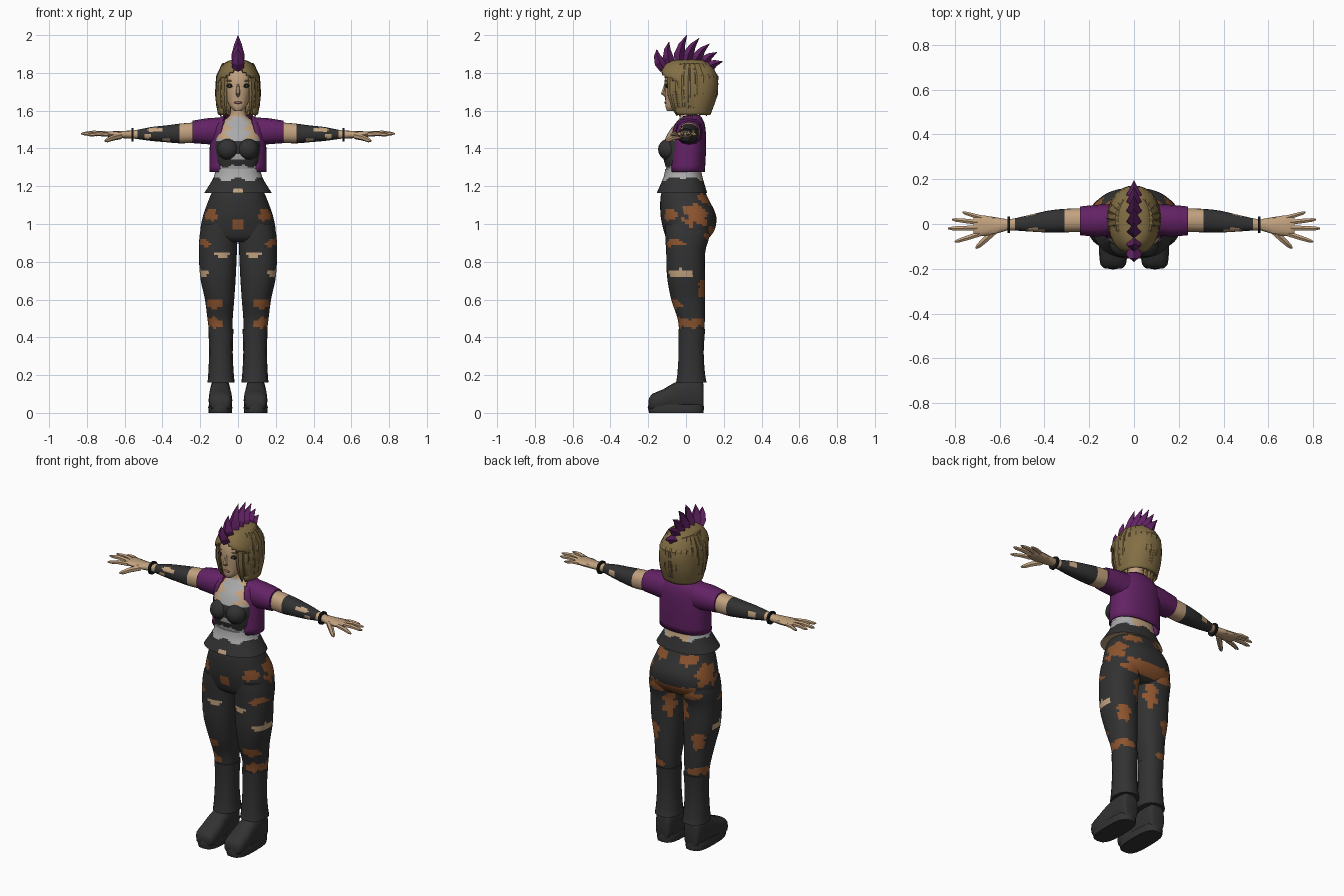
import bpy, bmesh, random
from math import sin, cos, pi, radians
from mathutils import Vector

random.seed(4)
cube = bpy.data.objects.get("Cube")
if cube:
    bpy.data.objects.remove(cube)

PALETTE = {
    "skin": (0.54, 0.36, 0.21), "charcoal": (0.032, 0.032, 0.033),
    "purple": (0.125, 0.016, 0.13), "hair_blond": (0.23, 0.16, 0.06),
    "rust_brown": (0.27, 0.09, 0.028), "pale_grey": (0.4, 0.4, 0.4),
    "black": (0.01, 0.01, 0.01), "lip": (0.3, 0.13, 0.09),
}
MATS = {}
for name, rgb in PALETTE.items():
    mat = bpy.data.materials.new(name)
    mat.use_nodes = True
    mat.diffuse_color = (*rgb, 1)
    mat.node_tree.nodes["Principled BSDF"].inputs["Base Color"].default_value = (*rgb, 1)
    MATS[name] = mat


def finish(name, bm, paint, mirror=False, thick=0, angle=40):
    """Colour faces by rule (None removes a face) and add the object."""
    bmesh.ops.recalc_face_normals(bm, faces=bm.faces[:])
    slots, doomed = [], []
    for f in bm.faces:
        colour = paint if isinstance(paint, str) else paint(f.calc_center_median())
        if colour is None:
            doomed.append(f)
            continue
        if colour not in slots:
            slots.append(colour)
        f.material_index = slots.index(colour)
    bmesh.ops.delete(bm, geom=doomed, context="FACES")
    me = bpy.data.meshes.new(name)
    bm.to_mesh(me)
    bm.free()
    for s in slots:
        me.materials.append(MATS[s])
    ob = bpy.data.objects.new(name, me)
    bpy.context.collection.objects.link(ob)
    bpy.ops.object.select_all(action="DESELECT")
    ob.select_set(True)
    bpy.context.view_layer.objects.active = ob
    bpy.ops.object.shade_smooth_by_angle(angle=radians(angle))
    if thick:
        ob.modifiers.new("thickness", "SOLIDIFY").thickness = thick
    if mirror:
        ob.modifiers.new("mirror", "MIRROR")
    return ob


def smooth_keys(keys, steps):
    out = []
    for i in range(len(keys) - 1):
        quad = [keys[max(i - 1, 0)], keys[i], keys[i + 1], keys[min(i + 2, len(keys) - 1)]]
        for s in range(steps):
            t = s / steps
            out.append([b + t * (c - a) / 2 + t * t * (a - 2.5 * b + 2 * c - d / 2)
                        + t ** 3 * (1.5 * (b - c) + (d - a) / 2) for a, b, c, d in zip(*quad)])
    return out + [list(keys[-1])]


def bridge(bm, rings):
    n = len(rings[0])
    for r, s in zip(rings, rings[1:]):
        for i in range(n):
            bm.faces.new((r[i], r[(i + 1) % n], s[(i + 1) % n], s[i]))
    bm.faces.new(rings[0])
    bm.faces.new(rings[-1])


def loft(name, axis, keys, paint, segs=24, steps=4, power=2.3, **kw):
    """Rings along an axis; each key is position, then low/high of the other two axes."""
    bm, rings = bmesh.new(), []
    for t, a0, a1, b0, b1 in smooth_keys(keys, steps):
        ring = []
        for i in range(segs):
            u = [cos(2 * pi * i / segs), sin(2 * pi * i / segs)]
            u = [(1 if v > 0 else -1) * abs(v) ** (2 / power) for v in u]
            p = [(a0 + a1 + u[0] * (a1 - a0)) / 2, (b0 + b1 + u[1] * (b1 - b0)) / 2]
            p.insert("xyz".index(axis), t)
            ring.append(bm.verts.new(p))
        rings.append(ring)
    bridge(bm, rings)
    return finish(name, bm, paint, **kw)


def body(rows):
    """Symmetric rows: height, half width, front, back."""
    return [(z, -w, w, f, b) for z, w, f, b in rows]


def sweep(bm, path, radii, segs=6, side=(1, 0, 0), flat=1):
    """Tapered tube; flat squashes it across its side direction."""
    rings = []
    for i, p in enumerate(path):
        d = (path[min(i + 1, len(path) - 1)] - path[max(i - 1, 0)]).normalized()
        u = (Vector(side) - d * d.dot(Vector(side))).normalized()
        v = d.cross(u)
        rings.append([bm.verts.new(p + radii[i] * (u * cos(2 * pi * k / segs)
                      + v * flat * sin(2 * pi * k / segs))) for k in range(segs)])
    bridge(bm, rings)


def blob(name, at, size, paint, mirror=True):
    bm = bmesh.new()
    bmesh.ops.create_uvsphere(bm, u_segments=16, v_segments=10, radius=1)
    for v in bm.verts:
        v.co = Vector(at) + v.co * Vector(size)
    finish(name, bm, paint, mirror)


def patched(base, patches):
    def rule(c):
        p = Vector((abs(c.x), c.y, c.z))
        for colour, at, r in patches:
            d = sum(((a - b) / s) ** 2 for a, b, s in zip(p, at, r))
            if d < 1 + 0.4 * sin(95 * p.z + 70 * p.y) + 0.2 * sin(160 * p.x):
                return colour
        return base
    return rule


# Trousers with camouflage and rips
B, S = "rust_brown", "skin"
camo = patched("charcoal", [
    (B, (.15, -.09, 1.05), (.05, .05, .03)), (B, (.19, .06, 1.05), (.06, .08, .06)),
    (B, (0, -.13, 1), (.02, .03, .03)), (B, (.09, .14, .95), (.1, .06, .035)),
    (B, (.1, .11, 1.13), (.06, .06, .03)), (B, (.18, -.06, .9), (.05, .06, .02)),
    (S, (.08, -.1, .84), (.045, .05, .014)), (S, (.19, -.03, .74), (.05, .07, .018)),
    (B, (.13, -.07, .57), (.05, .05, .03)), (B, (.13, .02, .475), (.06, .12, .028)),
    (B, (.04, .09, .83), (.04, .04, .07)), (B, (.15, .1, .66), (.04, .04, .05))])
loft("trouser_seat", "z", body([
    (1.2, .12, -.12, .09), (1.14, .15, -.135, .115), (1.05, .183, -.135, .158),
    (.98, .198, -.122, .155), (.93, .195, -.105, .125), (.905, .17, -.08, .09)]),
    camo, segs=56, steps=6)
loft("trouser_legs", "z", [
    (1, .01, .19, -.11, .12), (.94, .003, .203, -.11, .125), (.85, .006, .207, -.105, .102),
    (.72, .012, .2, -.1, .1), (.6, .02, .175, -.078, .1), (.5, .028, .162, -.045, .1),
    (.42, .03, .152, -.035, .095)], camo, segs=40, steps=8, mirror=True)

# Boots
loft("boot_shafts", "z", [
    (.445, .024, .157, -.042, .103), (.32, .028, .153, -.04, .095),
    (.2, .022, .158, -.048, .103), (.16, .017, .162, -.055, .112)],
    "charcoal", segs=14, steps=2, mirror=True)
loft("boot_feet", "y", [
    (-.198, .055, .13, .025, .07), (-.18, .036, .15, .01, .1), (-.12, .03, .156, .01, .125),
    (-.07, .036, .152, .01, .155), (.02, .042, .146, .01, .19), (.08, .046, .142, .01, .18),
    (.092, .055, .13, .02, .15)], "charcoal", segs=16, steps=2, power=2.8, mirror=True)
loft("boot_soles", "z", [
    (0, .032, .155, -.195, .092), (.03, .03, .158, -.203, .096), (.045, .034, .153, -.198, .092)],
    "charcoal", segs=20, steps=1, power=3, mirror=True)


# Torso with layered top, neck and flared hem
def torso_paint(c):
    x = abs(c.x)
    if c.z > 1.57 or (c.z > 1.45 and x > .05 + .015 * sin(120 * c.z)):
        return S
    if c.z > 1.445:
        return "pale_grey"
    if c.z < 1.305 + .01 * sin(70 * x):
        return "purple" if abs(c.z - 1.28) < .004 else "pale_grey"
    return "pale_grey" if x < .04 and abs(c.z - 1.355) < .013 else "charcoal"


def hem_paint(c):
    x = abs(c.x)
    if c.y < 0 and x < (1.205 - c.z) * .6:
        return S
    if c.z < 1.235 + .012 * sin(60 * x + 1):
        return "charcoal"
    return S if c.y > 0 and x < .07 else "pale_grey"


loft("torso", "z", body([
    (1.22, .11, -.1, .07), (1.29, .115, -.105, .075), (1.35, .12, -.12, .08),
    (1.42, .125, -.12, .085), (1.49, .12, -.09, .085), (1.54, .09, -.05, .08),
    (1.575, .045, -.03, .062), (1.65, .04, -.035, .055)]), torso_paint, segs=48, steps=7)
blob("bust", (.052, -.088, 1.395), (.058, .06, .058), "charcoal")
loft("top_hem", "z", body([
    (1.29, .12, -.11, .08), (1.245, .13, -.12, .088), (1.165, .178, -.155, .112)]),
    hem_paint, segs=56, steps=9)

# Open cropped jacket with short sleeves
loft("jacket", "z", body([
    (1.275, .152, -.095, .1), (1.4, .15, -.09, .106), (1.5, .14, -.085, .104),
    (1.548, .115, -.055, .092), (1.578, .07, -.03, .072)]),
    lambda c: None if (c.y < 0 and abs(c.x) < .1 - .15 * max(c.z - 1.4, 0))
    or (abs(c.x) < .02 and abs(c.y) < .03) else "purple", segs=40, steps=3, thick=.008)
loft("jacket_sleeves", "x", [
    (.07, -.045, .088, 1.41, 1.565), (.16, -.056, .086, 1.422, 1.56),
    (.24, -.05, .078, 1.428, 1.547)], "purple", segs=12, steps=2, mirror=True)

# Arms with torn arm warmers
warmers = patched("charcoal", [
    (S, (.44, -.02, 1.5), (.035, .04, .014)), (S, (.48, -.03, 1.465), (.03, .02, .014)),
    (S, (.46, .04, 1.48), (.025, .02, .02)), (S, (.38, -.03, 1.445), (.02, .02, .01))])
loft("arms", "x", [
    (.2, -.035, .07, 1.433, 1.54), (.3, -.037, .068, 1.427, 1.532),
    (.38, -.038, .06, 1.433, 1.522), (.46, -.034, .042, 1.44, 1.513),
    (.55, -.028, .022, 1.452, 1.496), (.59, -.03, .022, 1.453, 1.494)],
    lambda c: warmers(c) if .31 < c.x < .53 else S, segs=24, steps=8, mirror=True)
loft("bracelets", "x", [
    (.553, -.04, .034, 1.436, 1.508), (.565, -.04, .034, 1.436, 1.508)],
    "black", segs=14, steps=1, mirror=True)

# Hands
loft("palms", "x", [
    (.57, -.03, .022, 1.453, 1.494), (.63, -.047, .032, 1.455, 1.492),
    (.69, -.055, .04, 1.462, 1.49), (.715, -.045, .032, 1.468, 1.487)],
    S, segs=12, steps=2, mirror=True)
bm = bmesh.new()
for base, tip, r in [((.69, -.045, 1.475), (.8, -.08, 1.472), .0125),
                     ((.7, -.018, 1.478), (.83, -.02, 1.478), .013),
                     ((.7, .008, 1.478), (.812, .02, 1.478), .012),
                     ((.68, .028, 1.475), (.765, .052, 1.472), .011),
                     ((.62, -.03, 1.465), (.705, -.108, 1.44), .016)]:
    a, b = Vector(base), Vector(tip)
    sweep(bm, [a, a.lerp(b, .5) + Vector((0, 0, .004)), a.lerp(b, .85), b],
          [r, r * .95, r * .75, r * .3], side=(0, 0, 1))
finish("fingers", bm, S, mirror=True)

# Head and face
loft("head", "z", body([
    (1.598, .018, -.1, -.05), (1.62, .042, -.108, .0), (1.66, .062, -.11, .06),
    (1.72, .078, -.114, .09), (1.78, .082, -.11, .11), (1.83, .06, -.085, .09),
    (1.85, .03, -.04, .05)]), S, steps=3)
blob("eye_shadow", (.038, -.1, 1.732), (.024, .009, .012), "black")
blob("eye_whites", (.038, -.104, 1.73), (.013, .008, .006), "pale_grey")
blob("irises", (.037, -.109, 1.73), (.005, .005, .006), "black")
blob("eyebrows", (.04, -.1, 1.758), (.022, .008, .004), "hair_blond")
blob("lips", (0, -.107, 1.643), (.021, .008, .007), "lip", False)
bm = bmesh.new()
sweep(bm, [Vector((0, -.11, 1.74)), Vector((0, -.122, 1.69)), Vector((0, -.108, 1.678))],
      [.006, .012, .008])
finish("nose", bm, S)

# Bobbed hair: a cap open at the face, covered by overlapping locks
loft("hair_cap", "z", body([
    (1.862, .02, -.03, .06), (1.85, .06, -.09, .11), (1.8, .096, -.128, .15),
    (1.74, .108, -.125, .163), (1.66, .11, -.1, .15), (1.58, .098, -.07, .122)]),
    lambda c: None if (c.y < -.05 and c.z < 1.815 - .6 * abs(c.x)) or c.z < 1.581
    else "hair_blond", segs=32, thick=-.008)
bm = bmesh.new()
for i in range(11):
    a = radians(-48 + 13.5 * i)
    def at(r, z, stretch=1.0):
        return Vector((r * cos(a), .02 + r * stretch * sin(a), z))
    low = 1.565 + random.uniform(0, .03)
    sweep(bm, [Vector((.012, -.09 + .019 * i, 1.85)), at(.078, 1.842, 1.25), at(.106, 1.78, 1.33),
               at(.112, 1.69, 1.25), at(.107, 1.62, 1.1), at(.09, low, 1)],
          [.012, .02, .023, .022, .017, .004], side=(-sin(a), cos(a), .01), flat=.5)
finish("hair_locks", bm, "hair_blond", mirror=True, angle=30)

# Crest of curved spikes, fanned from brow to crown
bm = bmesh.new()
for y, z, ty, tz in [(-.115, 1.82, -.155, 1.925), (-.08, 1.84, -.09, 1.965),
                     (-.035, 1.85, .005, 2), (.005, 1.855, .07, 1.985),
                     (.05, 1.85, .125, 1.955), (.09, 1.84, .165, 1.91),
                     (.12, 1.825, .195, 1.86)]:
    a, b = Vector((0, y, z)), Vector((0, ty, tz))
    bend = Vector((0, -.012, .004))
    sweep(bm, [a, a.lerp(b, .3) + bend, a.lerp(b, .65) + bend, b],
          [.03, .034, .02, .001], segs=4, flat=.85)
finish("hair_crest", bm, "purple", angle=25)
